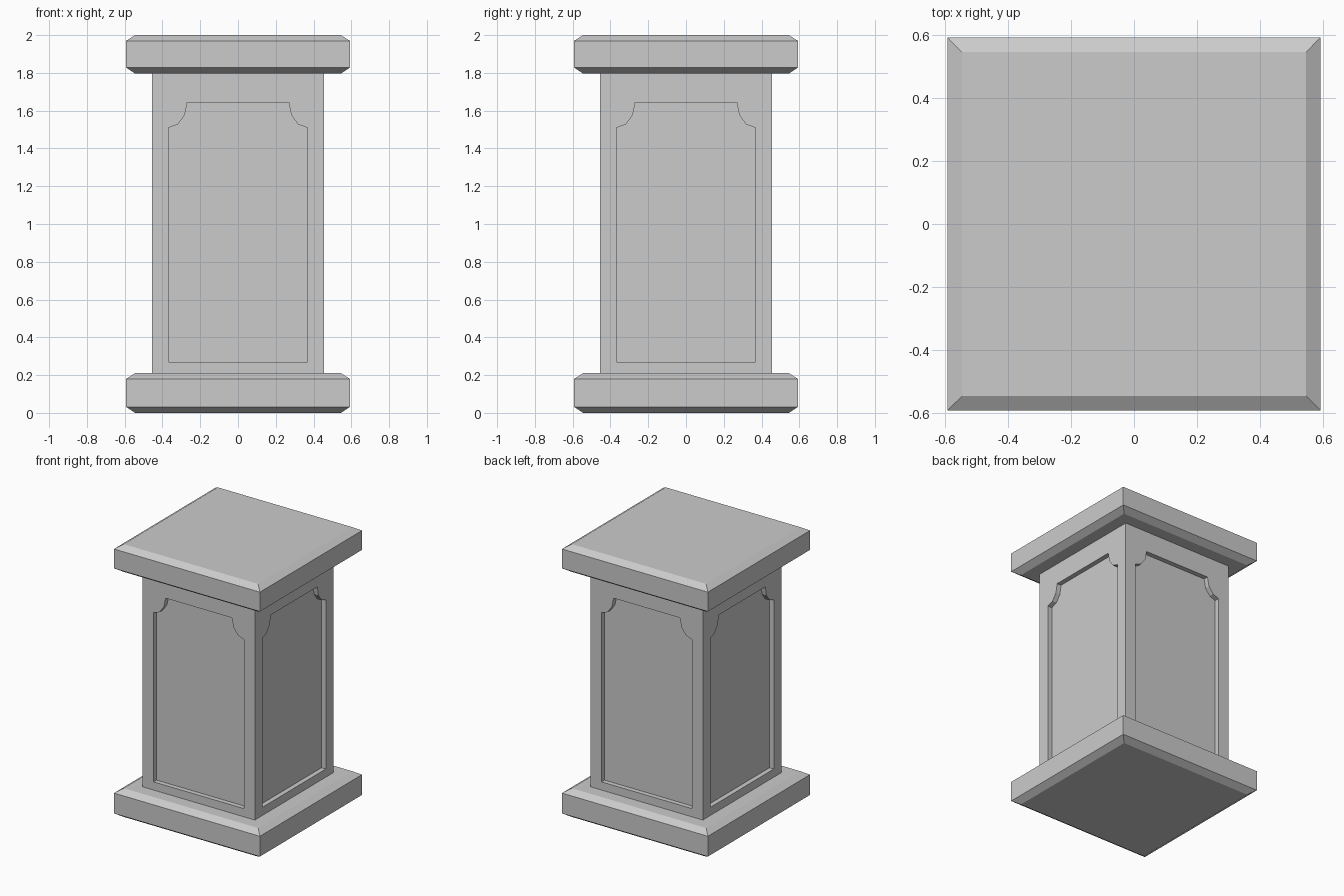
import bpy, bmesh
from math import sin, cos, pi
from mathutils import Matrix

if "Cube" in bpy.data.objects:
    bpy.data.objects.remove(bpy.data.objects["Cube"])


def finish(name, bm):
    bmesh.ops.recalc_face_normals(bm, faces=bm.faces)
    mesh = bpy.data.meshes.new(name)
    bm.to_mesh(mesh)
    bm.free()
    obj = bpy.data.objects.new(name, mesh)
    bpy.context.collection.objects.link(obj)
    return obj


def square_stack(name, profile):
    """Loft square rings given as (half width, height)."""
    bm = bmesh.new()
    rings = [[bm.verts.new((sx * h, sy * h, z))
              for sx, sy in ((-1, -1), (1, -1), (1, 1), (-1, 1))]
             for h, z in profile]
    for a, b in zip(rings, rings[1:]):
        for i in range(4):
            j = (i + 1) % 4
            bm.faces.new((a[i], a[j], b[j], b[i]))
    bm.faces.new(rings[0])
    bm.faces.new(rings[-1])
    return finish(name, bm)


# Chamfered base and cap slabs
OUT, IN = 0.592, 0.545
for name, z0, z1 in (("base_slab", 0.0, 0.21), ("cap_slab", 1.797, 2.0)):
    square_stack(name, [(IN, z0), (OUT, z0 + 0.031), (OUT, z1 - 0.03), (IN, z1)])

# Square shaft
SHAFT, DEPTH = 0.455, 0.035
shaft = square_stack("shaft", [(SHAFT, 0.21), (SHAFT, 1.797)])

# Panel outline: rectangle with scooped upper corners
W, BOTTOM, TOP = 0.367, 0.27, 1.643
scoop = [(W - 0.098 * cos(t), TOP - 0.133 * sin(t))
         for t in (i * pi / 6 for i in range(4))]
outline = [(-W, BOTTOM), (W, BOTTOM)] + scoop[::-1] + [(-x, z) for x, z in scoop]

# One cutter holding a panel prism for each of the four sides
bm = bmesh.new()
for side in range(4):
    face = bm.faces.new([bm.verts.new((x, -SHAFT + DEPTH, z)) for x, z in outline])
    ext = bmesh.ops.extrude_face_region(bm, geom=[face], use_keep_orig=True)
    moved = [v for v in ext["geom"] if isinstance(v, bmesh.types.BMVert)]
    bmesh.ops.translate(bm, verts=moved, vec=(0, -0.1, 0))
    bmesh.ops.rotate(bm, verts=list(face.verts) + moved, cent=(0, 0, 0),
                     matrix=Matrix.Rotation(side * pi / 2, 3, 'Z'))
cutter = finish("panel_cutter", bm)
cutter.hide_render = True

# Cut the recessed panels into the shaft
mod = shaft.modifiers.new("panels", 'BOOLEAN')
mod.operation = 'DIFFERENCE'
mod.solver = 'EXACT'
mod.object = cutter
bpy.context.view_layer.objects.active = shaft
bpy.ops.object.modifier_apply(modifier=mod.name)
bpy.data.objects.remove(cutter)
